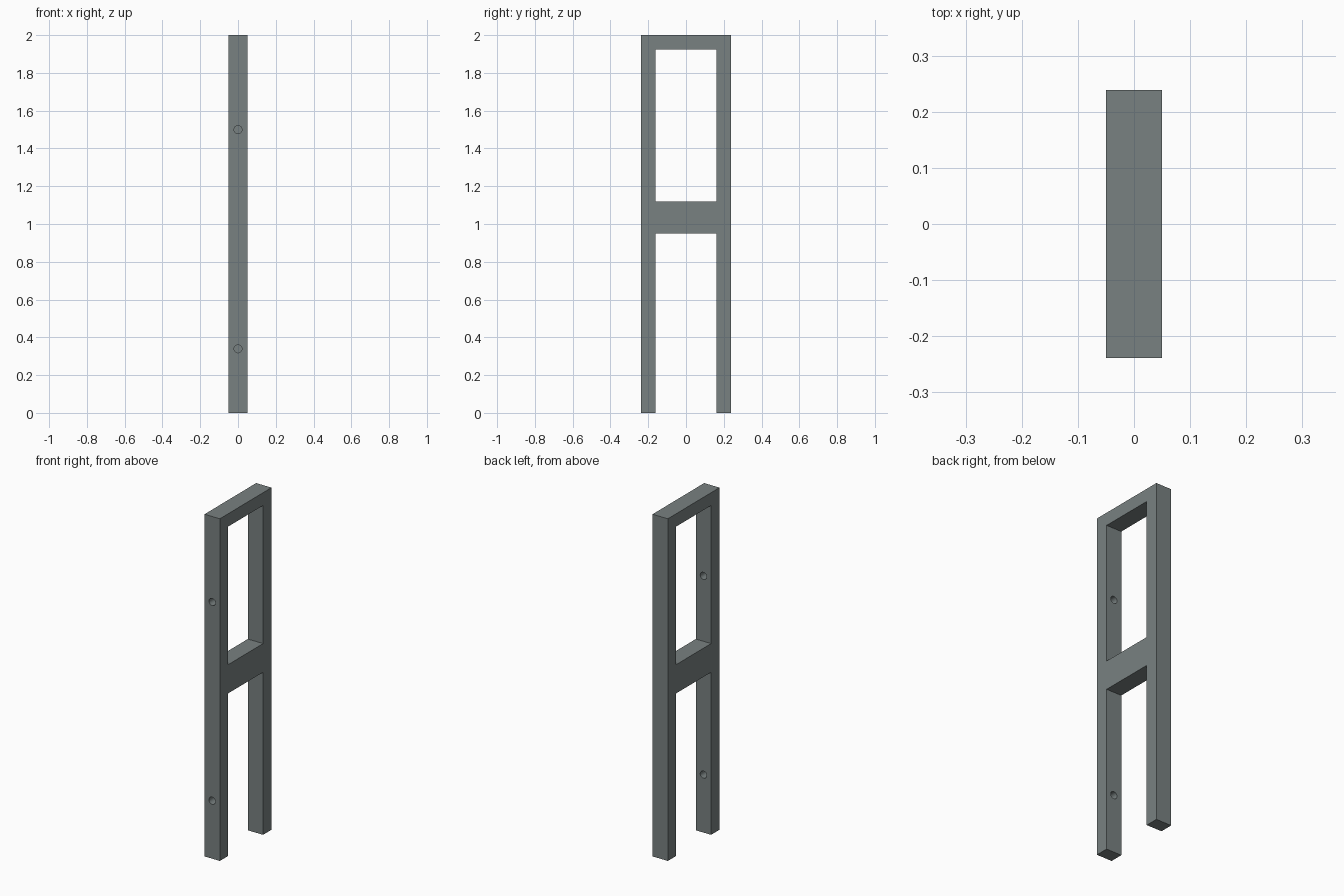
import bpy, bmesh, math

if "Cube" in bpy.data.objects:
    bpy.data.objects.remove(bpy.data.objects["Cube"])

HALF_X, HALF_Y, INNER_Y, TOP = 0.0495, 0.2385, 0.161, 2.0
RAIL_LOW, RAIL_HIGH, HEAD = 0.95, 1.118, 1.925

mat = bpy.data.materials.new("slate grey")
mat.diffuse_color = (0.19, 0.22, 0.22, 1)
mat.use_nodes = True
mat.node_tree.nodes["Principled BSDF"].inputs["Base Color"].default_value = mat.diffuse_color

# Frame: one side profile with an open foot and a closed window, extruded in x
ys = [-HALF_Y, -INNER_Y, INNER_Y, HALF_Y]
zs = [0, RAIL_LOW, RAIL_HIGH, HEAD, TOP]
openings = {(1, 0), (1, 2)}
bm = bmesh.new()
grid = [[bm.verts.new((-HALF_X, y, z)) for z in zs] for y in ys]
for i in range(3):
    for j in range(4):
        if (i, j) not in openings:
            bm.faces.new((grid[i][j], grid[i + 1][j], grid[i + 1][j + 1], grid[i][j + 1]))
ext = bmesh.ops.extrude_face_region(bm, geom=bm.faces[:])
bmesh.ops.translate(bm, vec=(2 * HALF_X, 0, 0),
                    verts=[v for v in ext["geom"] if isinstance(v, bmesh.types.BMVert)])
bmesh.ops.recalc_face_normals(bm, faces=bm.faces)
bmesh.ops.dissolve_limit(bm, angle_limit=0.01, verts=bm.verts, edges=bm.edges)
mesh = bpy.data.meshes.new("upright_frame")
bm.to_mesh(mesh)
bm.free()
frame = bpy.data.objects.new("upright_frame", mesh)
bpy.context.collection.objects.link(frame)
mesh.materials.append(mat)

# Bolt holes through the front post only
for n, z in enumerate((0.339, 1.5)):
    bpy.ops.mesh.primitive_cylinder_add(
        vertices=32, radius=0.021, depth=0.14,
        location=(0, -(HALF_Y + INNER_Y) / 2, z), rotation=(math.pi / 2, 0, 0))
    cutter = bpy.context.object
    cutter.name = f"hole_cutter_{n + 1}"
    cutter.data.materials.append(mat)
    cut = frame.modifiers.new(f"bolt_hole_{n + 1}", "BOOLEAN")
    cut.operation, cut.solver, cut.object = "DIFFERENCE", "EXACT", cutter
    cutter.hide_render = True
    cutter.hide_set(True)

# Bake the holes and smooth only their round walls
bpy.ops.object.select_all(action="DESELECT")
bpy.context.view_layer.objects.active = frame
frame.select_set(True)
for m in list(frame.modifiers):
    bpy.ops.object.modifier_apply(modifier=m.name)
for ob in [o for o in bpy.data.objects if o.name.startswith("hole_cutter")]:
    bpy.data.objects.remove(ob)
bpy.ops.object.shade_smooth_by_angle(angle=math.radians(30))
